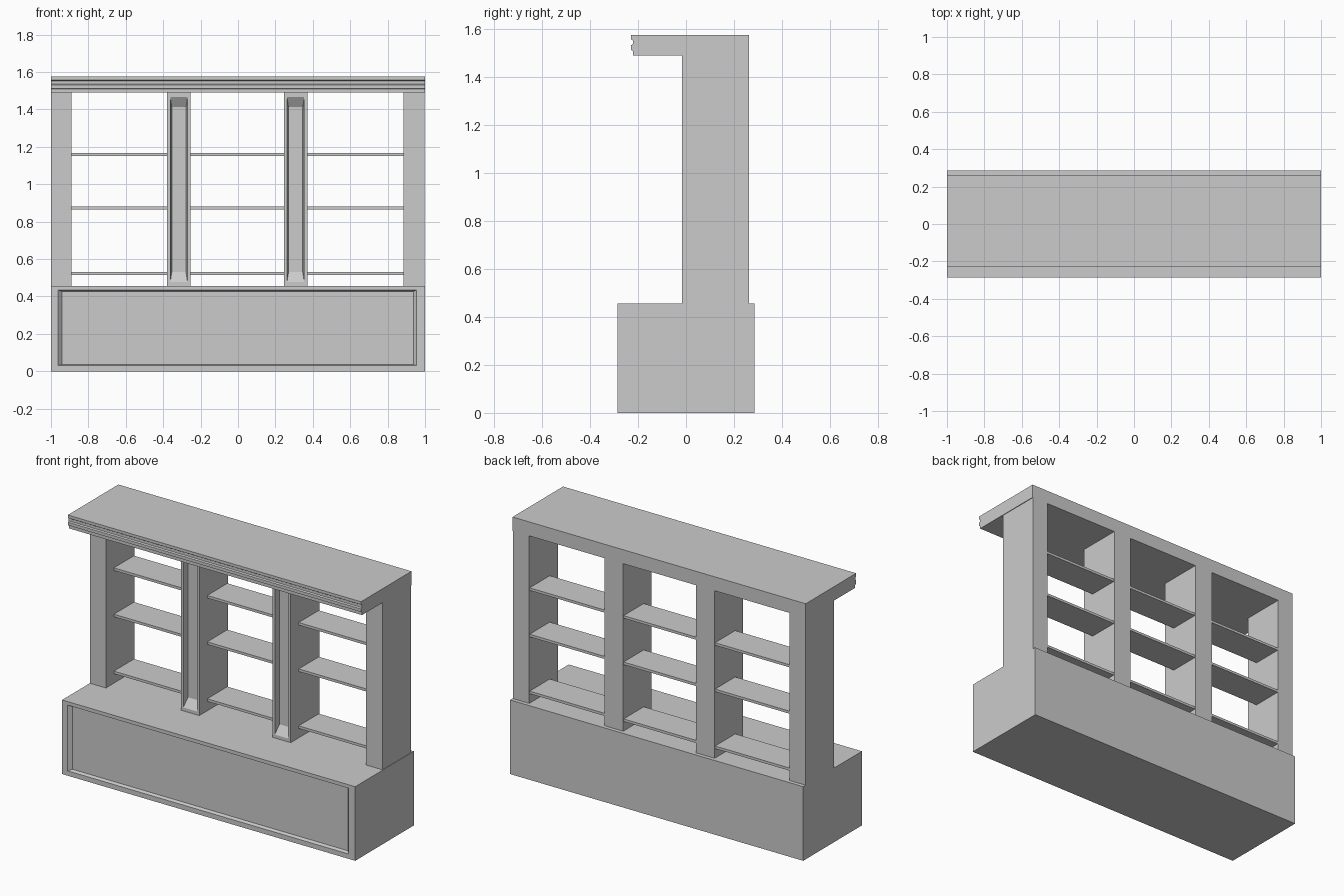
import bpy

if "Cube" in bpy.data.objects:
    bpy.data.objects.remove(bpy.data.objects["Cube"])


def make(name, verts, faces):
    mesh = bpy.data.meshes.new(name)
    mesh.from_pydata(verts, [], faces)
    mesh.update()
    obj = bpy.data.objects.new(name, mesh)
    bpy.context.collection.objects.link(obj)
    return obj


def rect(x0, x1, z0, z1, y):
    return [(x0, y, z0), (x1, y, z0), (x1, y, z1), (x0, y, z1)]


def box(name, x, y, z):
    verts = rect(*x, *z, y[1]) + rect(*x, *z, y[0])
    ring = [(i, (i + 1) % 4, 4 + (i + 1) % 4, 4 + i) for i in range(4)]
    return make(name, verts, [(3, 2, 1, 0)] + ring + [(4, 5, 6, 7)])


def panelled_box(name, x, y, z, mouth, floor, depth):
    """Box whose front carries a recessed panel with sloping walls."""
    verts = (rect(*x, *z, y[1]) + rect(*x, *z, y[0])
             + rect(*mouth, y[0]) + rect(*floor, y[0] + depth))
    faces = [(3, 2, 1, 0)]
    for r in (0, 4, 8):
        faces += [(r + i, r + (i + 1) % 4, r + 4 + (i + 1) % 4, r + 4 + i) for i in range(4)]
    faces.append((12, 13, 14, 15))
    return make(name, verts, faces)


BASE_TOP, CORNICE_Z = 0.457, 1.49
POST_Y = (-0.016, 0.262)
POST_Z = (BASE_TOP, CORNICE_Z)

# Base cabinet with recessed front panel
panelled_box("base_cabinet", (-1, 1), (-0.286, 0.286), (0, BASE_TOP),
             (-0.962, 0.955, 0.03, 0.435), (-0.942, 0.937, 0.037, 0.427), 0.02)

# Outer uprights
box("left_upright", (-1, -0.89), POST_Y, POST_Z)
box("right_upright", (0.886, 0.996), POST_Y, POST_Z)

# Inner uprights with long recessed panels
for name, c in (("inner_upright_left", -0.316), ("inner_upright_right", 0.308)):
    panelled_box(name, (c - 0.063, c + 0.063), POST_Y, POST_Z,
                 (c - 0.046, c + 0.046, 0.478, 1.466),
                 (c - 0.038, c + 0.038, 0.53, 1.412), 0.035)

# Three shelves in each bay
for bay, x in (("left", (-0.89, -0.379)), ("middle", (-0.253, 0.245)), ("right", (0.371, 0.886))):
    for level, z in enumerate((0.523, 0.874, 1.16), 1):
        box(f"shelf_{bay}_{level}", x, (0.062, 0.258), (z - 0.008, z + 0.008))

# Cornice: side profile with a grooved front edge, extruded along x
profile = [(0.262, 1.49), (0.262, 1.576), (-0.23, 1.576), (-0.23, 1.558), (-0.222, 1.553),
           (-0.222, 1.537), (-0.23, 1.532), (-0.23, 1.513), (-0.22, 1.508), (-0.22, 1.49)]
n = len(profile)
verts = [(x, y, z) for x in (-1, 1) for y, z in profile]
faces = [(i, (i + 1) % n, n + (i + 1) % n, n + i) for i in range(n)]
faces += [tuple(reversed(range(n))), tuple(range(n, 2 * n))]
cornice = make("cornice", verts, faces)

# Consistent outward normals
import bmesh
for obj in bpy.context.collection.objects:
    bm = bmesh.new()
    bm.from_mesh(obj.data)
    bmesh.ops.recalc_face_normals(bm, faces=bm.faces[:])
    bm.to_mesh(obj.data)
    bm.free()
